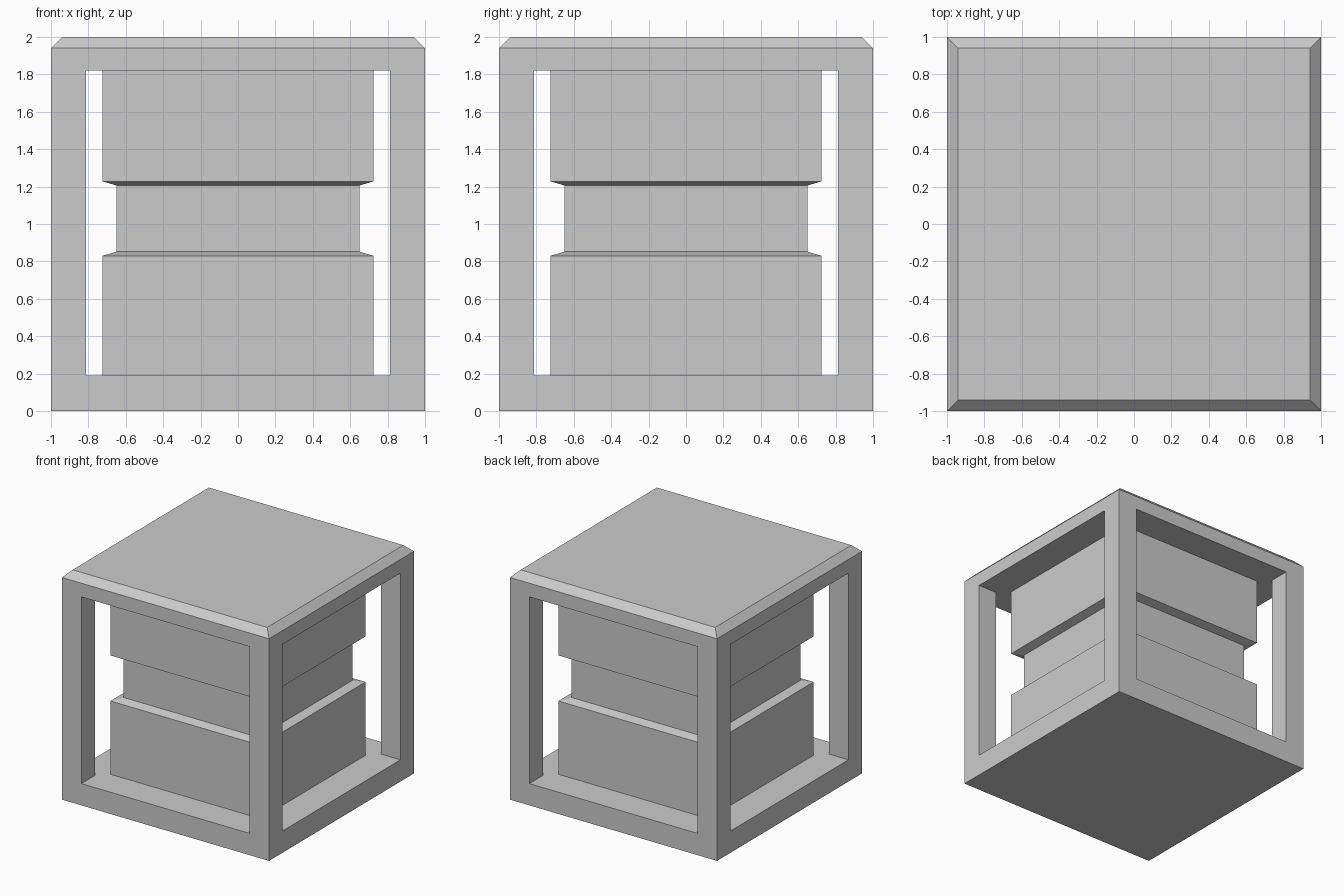
import bpy
import bmesh

cube = bpy.data.objects.get("Cube")
if cube:
    bpy.data.objects.remove(cube, do_unlink=True)

grey = bpy.data.materials.new("plain_grey")
grey.use_nodes = True
colour = (0.6, 0.6, 0.6, 1)
grey.diffuse_color = colour
grey.node_tree.nodes["Principled BSDF"].inputs["Base Color"].default_value = colour


def square_stack(name, profile, x=0, y=0):
    """Loft square sections, each given as (half width, height), and cap the ends."""
    bm = bmesh.new()
    rings = [[bm.verts.new((x + sx * w, y + sy * w, z))
              for sx, sy in ((-1, -1), (1, -1), (1, 1), (-1, 1))]
             for w, z in profile]
    for low, high in zip(rings, rings[1:]):
        for i in range(4):
            j = (i + 1) % 4
            bm.faces.new((low[i], low[j], high[j], high[i]))
    bm.faces.new(rings[0][::-1])
    bm.faces.new(rings[-1])
    mesh = bpy.data.meshes.new(name)
    bm.to_mesh(mesh)
    bm.free()
    mesh.materials.append(grey)
    obj = bpy.data.objects.new(name, mesh)
    bpy.context.collection.objects.link(obj)
    return obj


floor_z, ceiling_z = 0.19, 1.82
post_half = 0.0935

# Base slab and chamfered roof
square_stack("base", [(1, 0), (1, floor_z)])
square_stack("roof", [(1, ceiling_z), (1, 1.94), (0.94, 2)])

# Inner block with a groove around its middle
square_stack("core", [(0.725, floor_z), (0.725, 0.83), (0.65, 0.852),
                      (0.65, 1.206), (0.725, 1.228), (0.725, ceiling_z)])

# Corner posts
for side, sx in (("right", -1), ("left", 1)):
    for end, sy in (("front", -1), ("back", 1)):
        square_stack(f"{end}_{side}_post",
                     [(post_half, floor_z), (post_half, ceiling_z)],
                     sx * (1 - post_half), sy * (1 - post_half))
